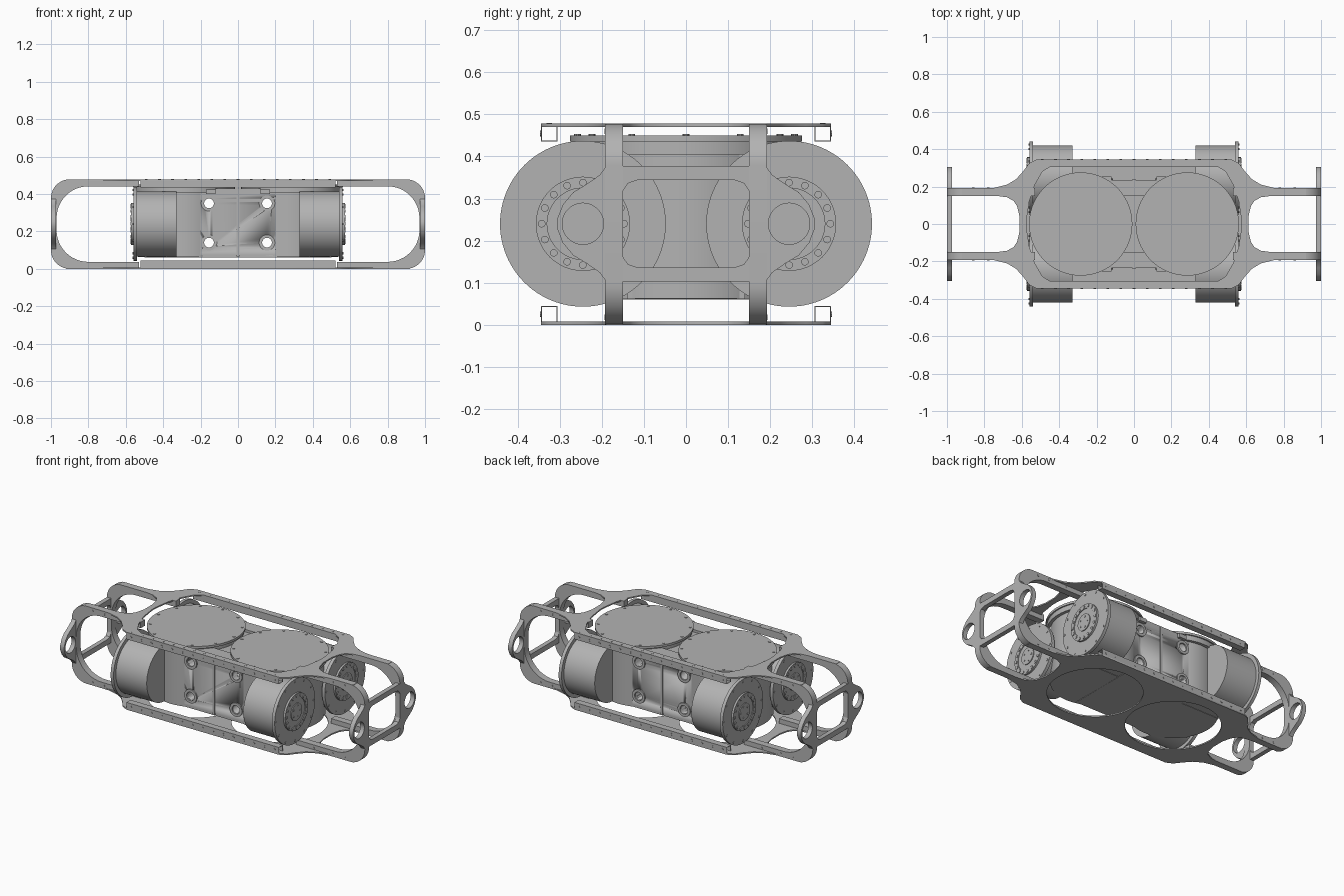
import bpy, math
from mathutils import Matrix, Vector

if "Cube" in bpy.data.objects:
    bpy.data.objects.remove(bpy.data.objects["Cube"])

grey = bpy.data.materials.new("machined_grey")
grey.use_nodes = True
colour = (0.45, 0.45, 0.45, 1)
grey.diffuse_color = colour
grey.node_tree.nodes["Principled BSDF"].inputs["Base Color"].default_value = colour

MID = 0.24            # height of the hip axis
SIGNS = (-1, 1)
# Axis frames: a flat outline is drawn in the first two columns, extruded along the third
FRAMES = {
    "X": Matrix(((0, 0, 1), (1, 0, 0), (0, 1, 0))).to_4x4(),
    "Y": Matrix(((1, 0, 0), (0, 0, -1), (0, 1, 0))).to_4x4(),
    "Z": Matrix.Identity(4),
}


def finish(obj, name):
    obj.name = name
    obj.data.materials.clear()
    obj.data.materials.append(grey)
    bpy.ops.object.select_all(action="DESELECT")
    obj.select_set(True)
    bpy.context.view_layer.objects.active = obj
    bpy.ops.object.shade_smooth_by_angle(angle=math.radians(32))
    return obj


def plate(name, loops, axis, at, thick):
    """Flat outline with holes, extruded about the point at."""
    curve = bpy.data.curves.new(name, "CURVE")
    curve.dimensions = "2D"
    curve.fill_mode = "BOTH"
    curve.extrude = thick / 2
    for loop in loops:
        spline = curve.splines.new("POLY")
        spline.points.add(len(loop) - 1)
        for point, (u, v) in zip(spline.points, loop):
            point.co = (u, v, 0, 1)
        spline.use_cyclic_u = True
    obj = bpy.data.objects.new(name, curve)
    bpy.context.collection.objects.link(obj)
    obj.matrix_world = Matrix.Translation(at) @ FRAMES[axis]
    bpy.ops.object.select_all(action="DESELECT")
    obj.select_set(True)
    bpy.context.view_layer.objects.active = obj
    bpy.ops.object.convert(target="MESH")
    return finish(bpy.context.view_layer.objects.active, name)


def box(name, x, y, z):
    bpy.ops.mesh.primitive_cube_add(size=1)
    obj = bpy.context.object
    obj.matrix_world = Matrix.Translation([sum(r) / 2 for r in (x, y, z)])
    obj.data.transform(Matrix.Diagonal([r[1] - r[0] for r in (x, y, z)] + [1]))
    return finish(obj, name)


def cylinder(name, radius, axis, centre, lo, hi, sides=64):
    """Cylinder along an axis from lo to hi, centre gives the other two coordinates."""
    at = Vector(centre)
    at["XYZ".index(axis)] = (lo + hi) / 2
    bpy.ops.mesh.primitive_cylinder_add(vertices=sides, radius=radius, depth=abs(hi - lo))
    obj = bpy.context.object
    obj.matrix_world = Matrix.Translation(at) @ FRAMES[axis]
    return finish(obj, name)


def arc(u, v, r, start, end, n=12):
    angles = [math.radians(start + (end - start) * i / n) for i in range(n + 1)]
    return [(u + r * math.cos(a), v + r * math.sin(a)) for a in angles]


def circle(u, v, r, n=48):
    return arc(u, v, r, 0, 360, n)[:-1]


def four_way(quarter):
    """Mirror a quarter outline, running from the v axis to the u axis, into a closed loop."""
    back = quarter[::-1]
    return (quarter + [(u, -v) for u, v in back]
            + [(-u, -v) for u, v in quarter] + [(-u, v) for u, v in back])


# Body block and the two vertical motor drums, with four holes right through
solids = [
    box("body_block", (-0.33, 0.33), (-0.235, 0.235), (0.075, 0.415)),
    box("body_spine", (-0.50, 0.50), (-0.14, 0.14), (0.061, 0.41)),
    box("body_belly", (-0.23, 0.23), (-0.23, 0.23), (0.06, 0.12)),
]
for s in SIGNS:
    solids.append(cylinder("motor_drum", 0.25, "Z", (s * 0.285, 0, 0), 0.063, 0.41))
for x in (-0.155, 0.155):
    for z in (0.14, 0.35):
        for solid in solids:
            cutter = cylinder("hole_cutter", 0.026, "Y", (x, 0, z), -0.5, 0.5, 32)
            cutter.hide_render = True
            mod = solid.modifiers.new("hole", "BOOLEAN")
            mod.operation = "DIFFERENCE"
            mod.object = cutter
            bpy.context.view_layer.objects.active = solid
            bpy.ops.object.modifier_apply(modifier=mod.name)
            bpy.data.objects.remove(cutter)
        for s in SIGNS:
            plate("hole_washer", [circle(0, 0, 0.042), circle(0, 0, 0.026)],
                  "Y", (x, s * 0.238, z), 0.01)

# Body trim: centre seam, top ridge, side tabs and strips beside the drums
for s in SIGNS:
    box("seam_strip", (-0.007, 0.007), sorted((s * 0.23, s * 0.24)), (0.065, 0.425))
    box("top_ridge", (-0.12, 0.12), sorted((s * 0.15, s * 0.235)), (0.40, 0.43))
    for t in SIGNS:
        box("side_tab", sorted((t * 0.12, t * 0.17)), sorted((s * 0.22, s * 0.253)), (0.40, 0.425))
        box("edge_strip", sorted((t * 0.315, t * 0.335)), sorted((s * 0.2, s * 0.245)), (0.08, 0.41))

# Round top covers with bolts around the rim
for s in SIGNS:
    cylinder("cover_base", 0.268, "Z", (s * 0.285, 0, 0), 0.405, 0.438, 96)
    cylinder("top_cover", 0.276, "Z", (s * 0.285, 0, 0), 0.436, 0.45, 96)
    for u, v in circle(s * 0.285, 0, 0.258, 12):
        cylinder("cover_bolt", 0.008, "Z", (u, v, 0), 0.449, 0.453, 10)

# Four hip motors with flange, hub and bolts
for sx in SIGNS:
    for sy in SIGNS:
        c = (0, sy * 0.245, MID)
        cylinder("hip_motor", 0.174, "X", c, sx * 0.33, sx * 0.542, 96)
        cylinder("hip_flange", 0.197, "X", c, sx * 0.54, sx * 0.56, 96)
        cylinder("hip_hub", 0.098, "X", c, sx * 0.555, sx * 0.568)
        plate("hub_ring", [circle(0, 0, 0.112), circle(0, 0, 0.085)],
              "X", (sx * 0.565, c[1], MID), 0.014)
        cylinder("hub_core", 0.052, "X", c, sx * 0.56, sx * 0.573)
        for u, v in circle(c[1], MID, 0.098, 16):
            cylinder("hub_bolt", 0.009, "X", (0, u, v), sx * 0.57, sx * 0.576, 10)
        for u, v in circle(c[1], MID, 0.034, 5):
            cylinder("core_bolt", 0.006, "X", (0, u, v), sx * 0.57, sx * 0.576, 10)
        for u, v in arc(c[1], MID, 0.181, 0, 330, 11):
            cylinder("flange_bolt", 0.006, "X", (0, u, v), sx * 0.559, sx * 0.563, 10)

# Top and bottom frame plates
outer = four_way([(0.52, 0.345), (0.56, 0.325), (0.59, 0.285), (0.63, 0.24), (0.68, 0.21),
                  (0.75, 0.193), (0.92, 0.19), (0.92, 0.15), (0.73, 0.15), (0.68, 0.143),
                  (0.645, 0.125), (0.625, 0.095), (0.612, 0.04)])
opening = four_way([(0.45, 0.305), (0.49, 0.28), (0.53, 0.21), (0.56, 0.12), (0.575, 0.02)])
plate("top_frame", [outer, opening], "Z", (0, 0, 0.474), 0.008)
plate("bottom_frame", [outer, circle(-0.285, 0, 0.27), circle(0.285, 0, 0.27)],
      "Z", (0, 0, 0.004), 0.008)

# Hollow square rails with a row of bolts
tube = [four_way([(0.02, 0.02)]), four_way([(0.0175, 0.0175)])]
for sy in SIGNS:
    for z in (0.025, 0.455):
        plate("side_rail", tube, "X", (0, sy * 0.325, z), 1.04)
        out = 1 if z > MID else -1
        for i in range(15):
            x = -0.49 + 0.07 * i
            cylinder("rail_side_bolt", 0.007, "Y", (x, 0, z), sy * 0.344, sy * 0.347, 8)
            if out > 0:
                cylinder("rail_top_bolt", 0.007, "Z", (x, sy * 0.325, 0), 0.477, 0.479, 8)

# Curved arms joining top and bottom at each end
for sx in SIGNS:
    profile = ([(0.53, 0.478)] + arc(0.9, 0.378, 0.1, 90, 0) + arc(0.9, 0.1, 0.1, 0, -90)
               + [(0.53, 0), (0.53, 0.037)] + arc(0.8, 0.207, 0.17, -90, 0)
               + arc(0.8, 0.271, 0.17, 0, 90) + [(0.53, 0.441)])
    for sy in SIGNS:
        plate("end_arm", [[(sx * u, v) for u, v in profile]], "Y", (0, sy * 0.171, 0), 0.042)
        for x in (0.65, 0.78, 0.86):
            for z in (0.018, 0.46):
                cylinder("arm_bolt", 0.007, "Y", (sx * x, 0, z), sy * 0.191, sy * 0.194, 8)

# End frames with a wide window and a bearing eye on each side
frame = four_way([(0.19, 0.137), (0.205, 0.116), (0.235, 0.095), (0.268, 0.075),
                  (0.293, 0.045), (0.306, 0.012)])
window = four_way([(0.115, 0.104), (0.138, 0.096), (0.149, 0.08), (0.154, 0.05)])
for s in SIGNS:
    plate("end_frame", [frame, window, circle(-0.245, 0, 0.049), circle(0.245, 0, 0.049)],
          "X", (s * 0.986, 0, MID), 0.028)
